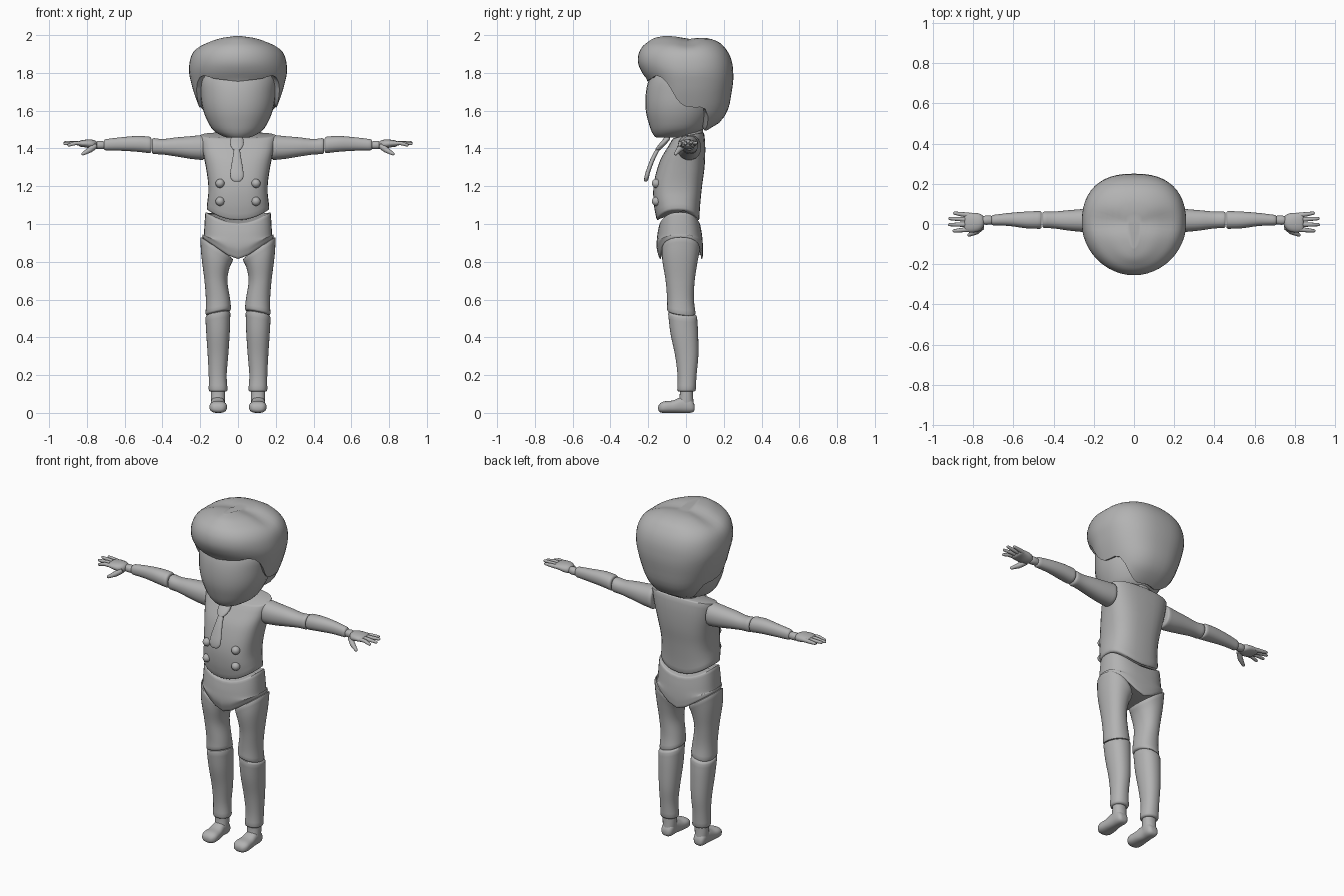
import bpy, bmesh, math
from mathutils import Vector

cube = bpy.data.objects.get("Cube")
if cube:
    bpy.data.objects.remove(cube, do_unlink=True)

grey = bpy.data.materials.new("plain grey")
grey.use_nodes = True
grey.diffuse_color = (0.45, 0.45, 0.45, 1)
grey.node_tree.nodes["Principled BSDF"].inputs["Base Color"].default_value = (0.45, 0.45, 0.45, 1)
SEG = 32


def sample(keys, a):
    """Smooth (Hermite) value of a key table at position a."""
    a = min(max(a, keys[0][0]), keys[-1][0])
    i = max(j for j in range(len(keys) - 1) if keys[j][0] <= a)
    k0, k1 = keys[i], keys[i + 1]
    kp, kn = keys[max(i - 1, 0)], keys[min(i + 2, len(keys) - 1)]
    h = k1[0] - k0[0]
    t = (a - k0[0]) / h
    out = []
    for c in range(1, len(k0)):
        m0 = (k1[c] - kp[c]) / (k1[0] - kp[0]) * h
        m1 = (kn[c] - k0[c]) / (kn[0] - k0[0]) * h
        out.append((2*t**3 - 3*t*t + 1) * k0[c] + (t**3 - 2*t*t + t) * m0
                   + (3*t*t - 2*t**3) * k1[c] + (t**3 - t*t) * m1)
    return out


def ramp(v, start, end):
    t = min(max((v - start) / (end - start), 0), 1)
    return t * t * (3 - 2 * t)


def power(v, p):
    return math.copysign(abs(v) ** (2 / p), v)


def skin(name, rows):
    """Join rings of points into a closed smooth object."""
    bm = bmesh.new()
    rings = [[bm.verts.new(p) for p in row] for row in rows]
    n = len(rings[0])
    for r0, r1 in zip(rings, rings[1:]):
        for i in range(n):
            j = (i + 1) % n
            bm.faces.new((r0[i], r0[j], r1[j], r1[i]))
    bm.faces.new(rings[0])
    bm.faces.new(rings[-1])
    bmesh.ops.recalc_face_normals(bm, faces=bm.faces)
    me = bpy.data.meshes.new(name)
    bm.to_mesh(me)
    bm.free()
    me.materials.append(grey)
    ob = bpy.data.objects.new(name, me)
    bpy.context.collection.objects.link(ob)
    bpy.ops.object.select_all(action='DESELECT')
    ob.select_set(True)
    bpy.context.view_layer.objects.active = ob
    bpy.ops.object.shade_smooth_by_angle(angle=math.radians(50))
    return ob


def loft(name, keys, axis='z', p=2.2, rim=0.01, warp=None, side=1, steps=18, seg=SEG):
    """Keys are (position, u min, u max, v min, v max) along the axis; ends get a rounded rim."""
    a0, a1 = keys[0][0], keys[-1][0]
    stations = [(a0, rim), (a0 + rim * .3, rim * .3)]
    stations += [(a0 + rim + (a1 - a0 - 2 * rim) * i / steps, 0) for i in range(steps + 1)]
    stations += [(a1 - rim * .3, rim * .3), (a1, rim)]
    rows = []
    for a, inset in stations:
        u0, u1, v0, v1 = sample(keys, a)
        row = []
        for i in range(seg):
            t = math.tau * i / seg
            u = (u0 + u1) / 2 + max((u1 - u0) / 2 - inset, .002) * power(math.cos(t), p)
            v = (v0 + v1) / 2 + max((v1 - v0) / 2 - inset, .002) * power(math.sin(t), p)
            q = {'z': (u, v, a), 'x': (a, u, v), 'y': (u, a, v)}[axis]
            if warp:
                q = warp(*q)
            row.append((q[0] * side, q[1], q[2]))
        rows.append(row)
    return skin(name, rows)


def tube(name, path, side):
    """Tapered finger along (x, y, z, radius) points with a rounded tip."""
    pts = [(Vector(k[:3]), k[3]) for k in path]
    d = (pts[-1][0] - pts[-2][0]).normalized()
    end, r = pts[-1]
    pts += [(end + d * r * .6, r * .8), (end + d * r, r * .3)]
    u = d.cross(Vector((0, 0, 1))).normalized()
    v = u.cross(d)
    rows = [[(c + (u * math.cos(i * math.tau / 10) + v * math.sin(i * math.tau / 10)) * rad)
             * Vector((1, 1, 1)).x for i in range(10)] for c, rad in pts]
    skin(name, [[(q.x * side, q.y, q.z) for q in row] for row in rows])


# Head and neck
loft("head", [(1.457, -.06, .06, -.16, -.03), (1.475, -.105, .105, -.175, .05),
              (1.51, -.142, .142, -.19, .1), (1.6, -.184, .184, -.213, .15),
              (1.7, -.2, .2, -.212, .17), (1.78, -.2, .2, -.19, .17),
              (1.86, -.15, .15, -.14, .13)], p=2.1, rim=.008)
loft("neck", [(1.42, -.075, .075, -.04, .09), (1.56, -.07, .07, -.04, .09)])

# Hair: a cap whose lower edge changes height around the head
hair_profile = [(1.49, .12, -.15, .10), (1.53, .16, -.18, .17), (1.6, .197, -.19, .22),
                (1.7, .235, -.2, .242), (1.76, .251, -.205, .25), (1.8, .259, -.232, .25),
                (1.85, .257, -.253, .245), (1.9, .243, -.251, .228), (1.94, .21, -.23, .2),
                (1.965, .16, -.20, .17), (1.985, .1, -.165, .11), (1.995, .03, -.12, .03)]
hair_edge = [(0, 1.755), (30, 1.77), (48, 1.785), (62, 1.74), (78, 1.65), (92, 1.62),
             (112, 1.61), (128, 1.53), (150, 1.497), (180, 1.497)]


def hair_point(i, s, shrink=1, lift=0):
    t = math.tau * i / 48
    deg = math.degrees(min(t, math.tau - t))
    zb = sample(hair_edge, deg)[0]
    z = zb + (1.995 - zb) * (1 - (1 - s) ** 1.7)
    rx, front, back = sample(hair_profile, z)
    c, w = math.cos(t), math.sin(t)
    p = 2.0 if c > 0 else 2.45
    y = power(c, p) * (front if c > 0 else -back)
    x = power(w, p) * rx
    # soft hollow on the crown behind the quiff
    dip = .016 * math.exp(-((y - .01) / .05) ** 2) * ramp(z, 1.9, 1.98)
    return (x * shrink, y * shrink, z + lift - dip)


hair_rows = [[hair_point(i, 0, .72, .04) for i in range(48)],
             [hair_point(i, 0, .94, .004) for i in range(48)]]
hair_rows += [[hair_point(i, s / 22) for i in range(48)] for s in range(23)]
skin("hair", hair_rows)


# Torso: curved lower hem, neckline rising to the back
def torso_warp(x, y, z):
    z += 2.1 * x * x * ramp(z, 1.2, 1.04)
    return x, y, z + .2 * y * ramp(z, 1.33, 1.45)


loft("torso", [(1.02, -.166, .166, -.155, .07), (1.1, -.16, .16, -.17, .075),
               (1.2, -.157, .157, -.172, .085), (1.3, -.17, .17, -.15, .098),
               (1.4, -.19, .19, -.11, .102), (1.468, -.2, .2, -.07, .095)],
     p=2.7, warp=torso_warp, rim=.008)


# Pelvis: dipped waistline above, V-shaped leg cuts below
def pelvis_warp(x, y, z):
    z += 2.1 * x * x * ramp(z, .92, 1.0)
    return x, y, z + max(abs(x) - .025, 0) * .68 * ramp(z, .95, .82)


loft("pelvis", [(.815, -.19, .19, -.14, .088), (.87, -.186, .186, -.155, .09),
                (.94, -.18, .18, -.152, .085), (1.004, -.172, .172, -.14, .074)],
     p=2.6, warp=pelvis_warp, rim=.008)

# Tie: knot and hanging blade, curving out from the chest
TIE = [(1.225, -.213), (1.28, -.2), (1.38, -.158), (1.45, -.105)]


def tie_warp(x, y, z):
    return x - .006, y + sample(TIE, z)[0], z


loft("tie_blade", [(1.225, -.02, .02, -.009, .009), (1.245, -.034, .034, -.012, .012),
                   (1.28, -.034, .034, -.012, .012), (1.36, -.021, .021, -.012, .012),
                   (1.41, -.014, .014, -.012, .012)], p=2.5, rim=.005, warp=tie_warp)
loft("tie_knot", [(1.39, -.018, .018, -.013, .016), (1.415, -.034, .034, -.016, .02),
                  (1.44, -.036, .036, -.016, .022), (1.46, -.03, .03, -.012, .02)],
     p=2.5, rim=.006, warp=tie_warp)

# Paired limbs and buttons
for side, tag in ((1, "left"), (-1, "right")):
    for z, row in ((1.215, "upper"), (1.12, "lower")):
        bpy.ops.mesh.primitive_uv_sphere_add(segments=20, ring_count=12, radius=.024,
                                             location=(.095 * side, -.157, z))
        button = bpy.context.object
        button.name = f"{tag}_{row}_button"
        button.data.materials.append(grey)
        bpy.ops.object.shade_smooth()

    # Arm
    loft(f"{tag}_upper_arm", [(.18, -.045, .08, 1.338, 1.472), (.25, -.04, .075, 1.345, 1.465),
                              (.33, -.032, .068, 1.358, 1.458), (.4, -.022, .062, 1.368, 1.45),
                              (.456, -.02, .062, 1.37, 1.456)], 'x', side=side)
    loft(f"{tag}_forearm", [(.459, -.024, .065, 1.374, 1.462), (.53, -.022, .062, 1.382, 1.466),
                            (.62, -.01, .055, 1.388, 1.459), (.71, -.006, .044, 1.39, 1.448)],
         'x', side=side)
    loft(f"{tag}_wrist", [(.7, 0, .04, 1.398, 1.436), (.735, -.004, .042, 1.396, 1.44),
                          (.76, 0, .036, 1.4, 1.435)], 'x', side=side, steps=8, seg=16)
    loft(f"{tag}_palm", [(.745, -.012, .038, 1.398, 1.438), (.77, -.035, .052, 1.398, 1.446),
                         (.81, -.042, .056, 1.406, 1.446), (.845, -.036, .054, 1.41, 1.44)],
         'x', side=side, steps=10, seg=20)
    for name, y0, y1, tip, z1 in (("index", -.027, -.034, .895, 1.418),
                                  ("middle", -.003, -.003, .917, 1.425),
                                  ("ring", .021, .027, .915, 1.432),
                                  ("little", .044, .054, .892, 1.43)):
        tube(f"{tag}_{name}_finger", [(.82, y0, 1.426, .012), (.86, (y0 + y1) / 2, 1.428, .011),
                                      (tip, y1, z1, .008)], side)
    tube(f"{tag}_thumb", [(.755, -.012, 1.415, .017), (.785, -.038, 1.392, .015),
                          (.82, -.054, 1.372, .009)], side)

    # Leg
    def thigh_warp(x, y, z):
        return x, y, z + (x - .11) * .68 * ramp(z, .66, .87)

    def knee_warp(x, y, z):
        return x, y, z - (x - .105) * .2 * ramp(z, .62, .53) - .12 * (y + .02) * ramp(z, .62, .53)

    loft(f"{tag}_thigh", [(.528, .036, .172, -.1, .052), (.6, .042, .17, -.1, .042),
                          (.7, .056, .178, -.108, .046), (.8, .045, .195, -.125, .062),
                          (.874, .024, .2, -.128, .075)], warp=lambda x, y, z:
         thigh_warp(*knee_warp(x, y, z)), side=side)
    loft(f"{tag}_shin", [(.112, .054, .156, -.048, .052), (.13, .056, .155, -.046, .052),
                         (.2, .06, .155, -.045, .056), (.3, .052, .16, -.057, .065),
                         (.42, .044, .168, -.082, .064), (.528, .04, .173, -.096, .058)],
         warp=lambda x, y, z: (x, y, z - ((x - .105) * .2 + .12 * (y + .02)) * ramp(z, .43, .52)),
         side=side, rim=.012)
    loft(f"{tag}_foot", [(-.147, .075, .135, .005, .045), (-.12, .059, .15, 0, .06),
                         (-.07, .062, .148, 0, .066), (-.02, .07, .144, 0, .085),
                         (.02, .07, .142, 0, .08), (.046, .08, .134, .006, .05)],
         'y', p=2.5, side=side, rim=.012)
    loft(f"{tag}_ankle", [(.03, .07, .142, -.05, .042), (.08, .068, .144, -.035, .038),
                          (.14, .068, .144, -.032, .036)], side=side, steps=8)
